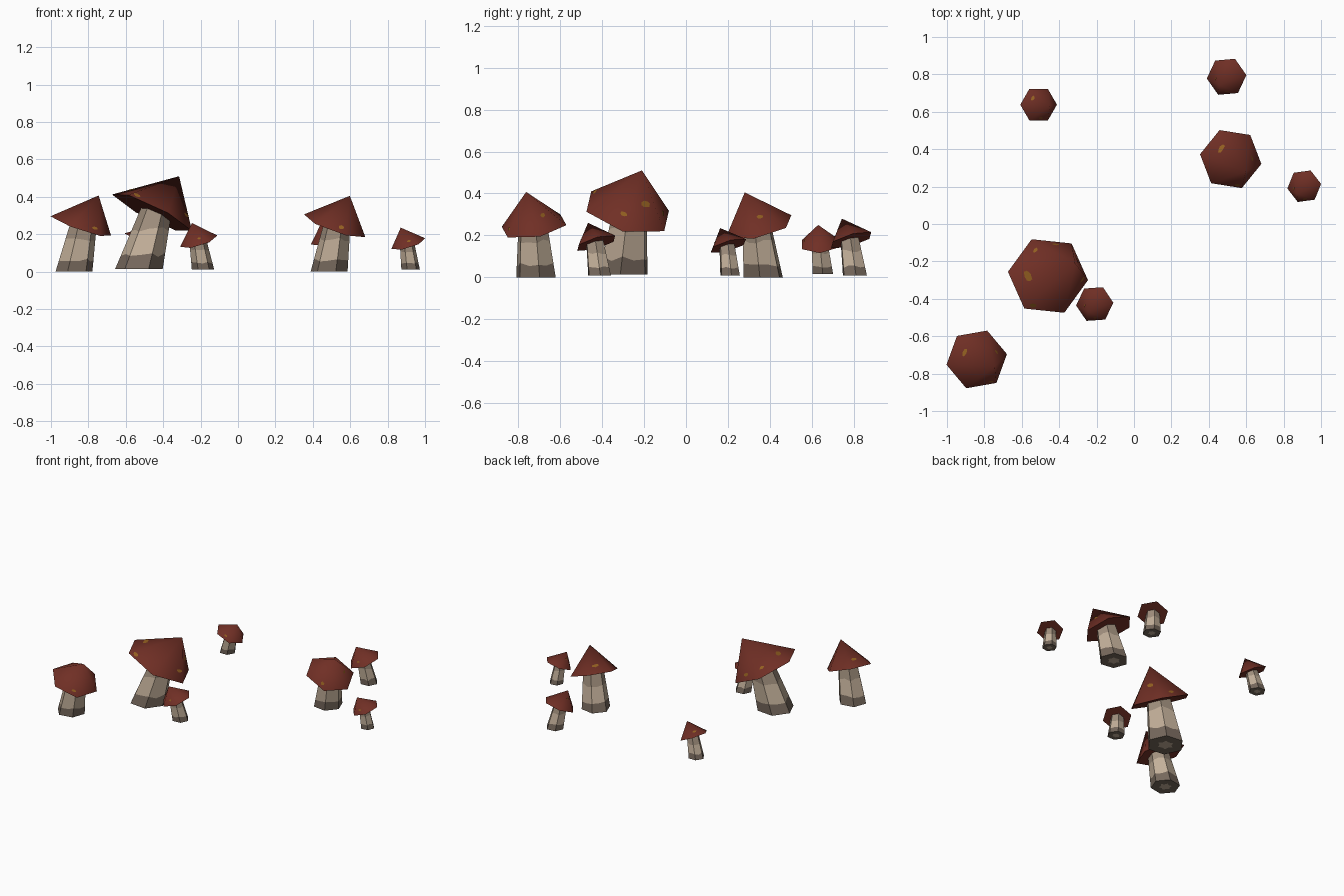
import bpy, bmesh, math, random
from mathutils import Vector

if "Cube" in bpy.data.objects:
    bpy.data.objects.remove(bpy.data.objects["Cube"])

random.seed(4)


def material(name, srgb):
    m = bpy.data.materials.new(name)
    lin = [((c / 255 + 0.055) / 1.055) ** 2.4 for c in srgb]
    m.diffuse_color = (*lin, 1)
    m.use_nodes = True
    m.node_tree.nodes["Principled BSDF"].inputs["Base Color"].default_value = m.diffuse_color
    return m


RED = material("cap_red_brown", (112, 47, 37))
OCHRE = material("spot_ochre", (146, 95, 32))
LIGHT = material("stem_beige", (194, 175, 153))
MID = material("stem_taupe", (160, 143, 125))
DARK = material("stem_dark_taupe", (118, 104, 92))


def finish(bm, name, mats):
    me = bpy.data.meshes.new(name)
    bm.normal_update()
    bm.to_mesh(me)
    bm.free()
    for m in mats:
        me.materials.append(m)
    ob = bpy.data.objects.new(name, me)
    bpy.context.collection.objects.link(ob)
    return ob


def rim_points(centre, radius, rot, slope):
    """Six rim corners lying on a tilted plane."""
    pts = []
    for i in range(6):
        a = math.radians(rot + 60 * i)
        dx, dy = radius * math.cos(a), radius * math.sin(a)
        pts.append(centre + Vector((dx, dy, slope[0] * dx + slope[1] * dy)))
    return pts


def make_cap(name, centre, rim, apex):
    bm = bmesh.new()
    ring = [bm.verts.new(p) for p in rim]
    top = bm.verts.new(apex)
    for i in range(6):
        bm.faces.new((ring[i], ring[(i + 1) % 6], top))
    bm.faces.new(ring[::-1])
    ob = finish(bm, name, [RED])
    bpy.ops.object.select_all(action='DESELECT')
    ob.select_set(True)
    bpy.context.view_layer.objects.active = ob
    bpy.ops.object.shade_smooth_by_angle(angle=math.radians(65))


def make_spots(name, rim, apex, spots):
    """Thin ragged patches lying on the cap faces."""
    bm = bmesh.new()
    for face, up, side, size in spots:
        a, b = rim[face], rim[(face + 1) % 6]
        along = (b - a).normalized()
        normal = (b - a).cross(apex - a).normalized()
        rise = normal.cross(along)
        mid = a.lerp(b, side).lerp(apex, up) + normal * 0.002
        vs = []
        for k in range(7):
            t = math.tau * k / 7
            r = size * random.uniform(0.75, 1.15)
            vs.append(bm.verts.new(mid + along * r * 1.3 * math.cos(t)
                                   + rise * r * 0.8 * math.sin(t)))
        bm.faces.new(vs)
    finish(bm, name, [OCHRE])


def make_stem(name, base, top, r0, r1, rot):
    """Tapered hexagonal stem with ragged colour bands and a pale core below."""
    bm = bmesh.new()
    n = 12                      # corners and edge midpoints of a hexagon
    rings = []
    for t, rag in ((0, 0), (0.22, 0.035), (0.62, 0.035), (1, 0)):
        ring = []
        for i in range(n):
            h = t + rag * random.uniform(-1, 1)
            r = r0 + (r1 - r0) * h
            if i % 2:
                r *= math.cos(math.pi / 6)
            a = math.radians(rot) + math.tau * i / n
            c = base.lerp(top, h)
            ring.append(bm.verts.new(c + Vector((r * math.cos(a), r * math.sin(a), 0))))
        rings.append(ring)
    for band, (lo, hi) in enumerate(zip(rings, rings[1:])):
        for i in range(n):
            j = (i + 1) % n
            f = bm.faces.new((lo[i], lo[j], hi[j], hi[i]))
            f.material_index = band
    bm.faces.new(rings[-1]).material_index = 2
    foot = bm.faces.new(rings[0][::-1])
    bm.normal_update()
    bmesh.ops.inset_region(bm, faces=[foot], thickness=r0 * 0.55)
    foot.material_index = 1
    finish(bm, name, [DARK, LIGHT, MID])


# name, rim centre, rim radius, rim rotation, rim slope, apex,
# stem base, base radius, top radius, spots (face, height, side, size)
BIG_SPOTS = [(0, .45, .6, .022), (5, .25, .85, .016), (3, .25, .25, .025),
             (4, .08, .12, .016), (2, .2, .25, .014), (1, .15, .5, .016)]
MID_SPOTS = [(2, .28, .4, .018), (0, .4, .5, .013), (4, .15, .8, .014)]
SMALL_SPOTS = [(2, .6, .5, .007), (4, .28, .6, .008)]

MUSHROOMS = [
    ("large", (-.46, -.278, .315), .215, -6, (-.475, -.2), (-.315, -.21, .51),
     (-.53, -.3, .013), .128, .082, BIG_SPOTS),
    ("left", (-.841, -.724, .245), .164, 10, (-.34, .15), (-.745, -.762, .407),
     (-.877, -.715, 0), .1, .07, MID_SPOTS),
    ("right", (.517, .347, .245), .166, -9, (-.34, .2), (.598, .28, .405),
     (.487, .368, 0), .1, .07, MID_SPOTS),
    ("front_small", (-.21, -.428, .163), .1, 4, (.28, .27), (-.246, -.467, .26),
     (-.187, -.412, .01), .06, .045, SMALL_SPOTS),
    ("right_small", (.91, .202, .15), .091, 8, (.28, .27), (.87, .163, .235),
     (.923, .21, .01), .05, .038, SMALL_SPOTS),
    ("back_small", (.495, .787, .177), .106, 5, (.28, .27), (.455, .743, .28),
     (.518, .805, .01), .063, .047, SMALL_SPOTS),
    ("back_left_small", (-.51, .638, .16), .098, 0, (-.45, .04), (-.45, .63, .25),
     (-.542, .652, .015), .057, .042, [(2, .3, .4, .012), (4, .2, .5, .008)]),
]

for name, c, r, rot, slope, apex, base, r0, r1, spots in MUSHROOMS:
    c, apex, base = Vector(c), Vector(apex), Vector(base)
    rim = rim_points(c, r, rot, slope)
    make_cap(name + "_cap", c, rim, apex)
    make_spots(name + "_spots", rim, apex, spots)
    make_stem(name + "_stem", base, c.lerp(apex, 0.2), r0, r1, rot)
